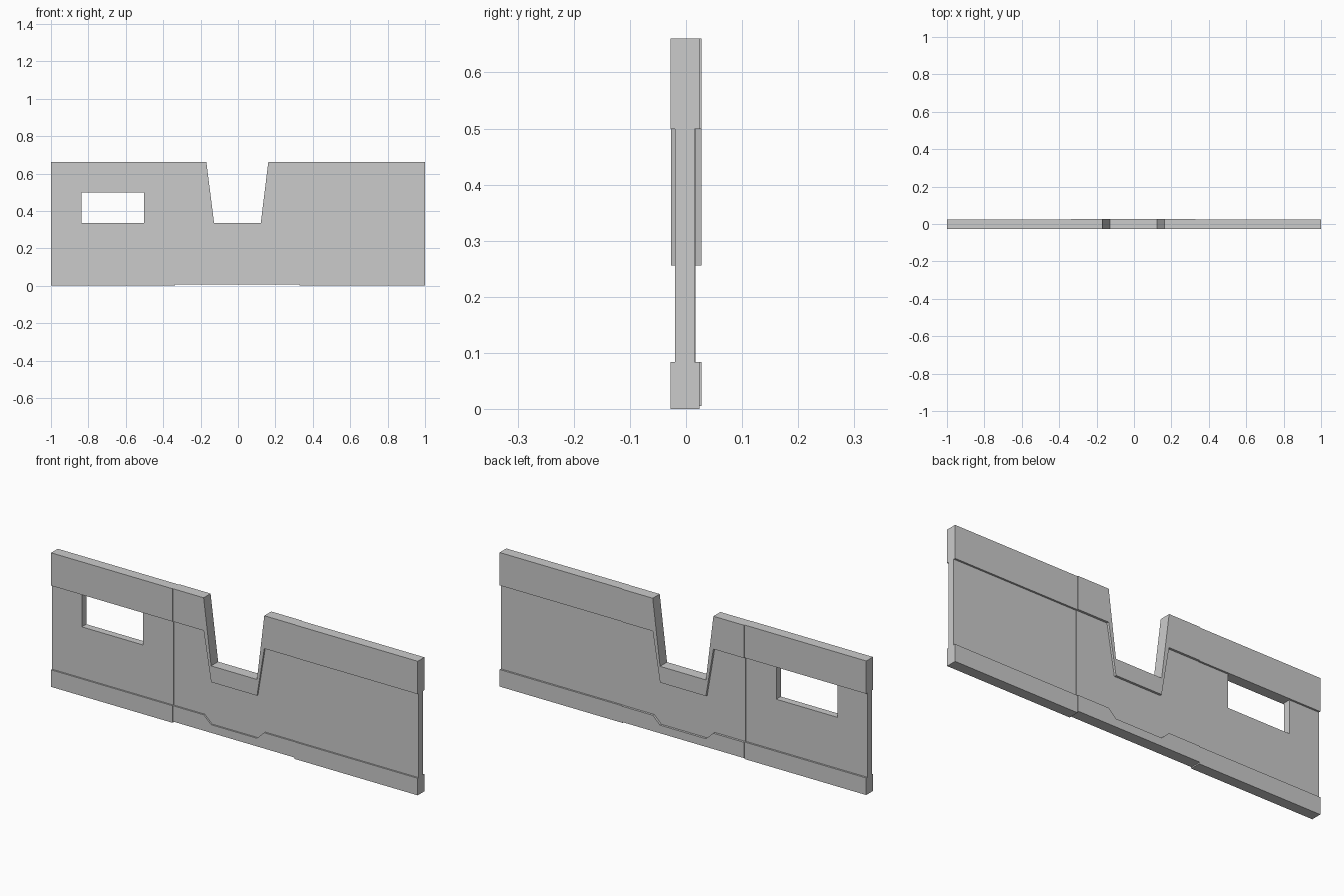
import bpy, bmesh

if "Cube" in bpy.data.objects:
    bpy.data.objects.remove(bpy.data.objects["Cube"])


def slab(name, outline, y0, y1):
    """Extrude an x-z outline from y0 to y1."""
    bm = bmesh.new()
    face = bm.faces.new([bm.verts.new((x, y0, z)) for x, z in outline])
    ext = bmesh.ops.extrude_face_region(bm, geom=[face])["geom"]
    verts = [g for g in ext if isinstance(g, bmesh.types.BMVert)]
    bmesh.ops.translate(bm, vec=(0, y1 - y0, 0), verts=verts)
    bmesh.ops.recalc_face_normals(bm, faces=bm.faces)
    mesh = bpy.data.meshes.new(name)
    bm.to_mesh(mesh)
    bm.free()
    obj = bpy.data.objects.new(name, mesh)
    bpy.context.collection.objects.link(obj)
    return obj


def rect(x0, x1, z0, z1):
    return [(x0, z0), (x1, z0), (x1, z1), (x0, z1)]


L, R = -0.337, 0.329          # joints between the three wall sections
BASE, RAIL, TOP = 0.084, 0.499, 0.661
TRIM = (-0.028, 0.024)        # end sections: trim and core depth
CORE = (-0.02, 0.015)
MID_TRIM = (-0.0265, 0.028)   # middle section sits slightly further back
MID_CORE = (-0.0185, 0.017)

# Trim bands of the two end sections
for side, x0, x1 in (("left", -1, L), ("right", R, 1)):
    slab(side + "_base_band", rect(x0, x1, 0, BASE), *TRIM)
    slab(side + "_top_band", rect(x0, x1, RAIL, TOP), *TRIM)

# Right core panel, and left core panel with the window under the top band
slab("right_panel", rect(R, 1, BASE, RAIL), *CORE)
slab("left_panel", [(-1, BASE), (L, BASE), (L, RAIL), (-0.503, RAIL),
                    (-0.503, 0.336), (-0.838, 0.336), (-0.838, RAIL),
                    (-1, RAIL)], *CORE)

# Middle section: lines that dip around the notch
notch = [(-0.169, TOP), (-0.128, 0.336), (0.122, 0.336), (0.162, TOP)]
trim_low = [(L, RAIL), (-0.169, RAIL), (-0.128, 0.256),
            (0.122, 0.256), (0.162, RAIL), (R, RAIL)]
base_up = [(L, BASE), (-0.168, BASE), (-0.128, 0.046),
           (0.122, 0.046), (0.161, BASE), (R, BASE)]
slab("notch_trim", trim_low + [(R, TOP)] + notch[::-1] + [(L, TOP)], *MID_TRIM)
slab("middle_panel", base_up + trim_low[::-1], *MID_CORE)
slab("middle_base_band", [(L, 0.006), (R, 0.006)] + base_up[::-1], *MID_TRIM)
